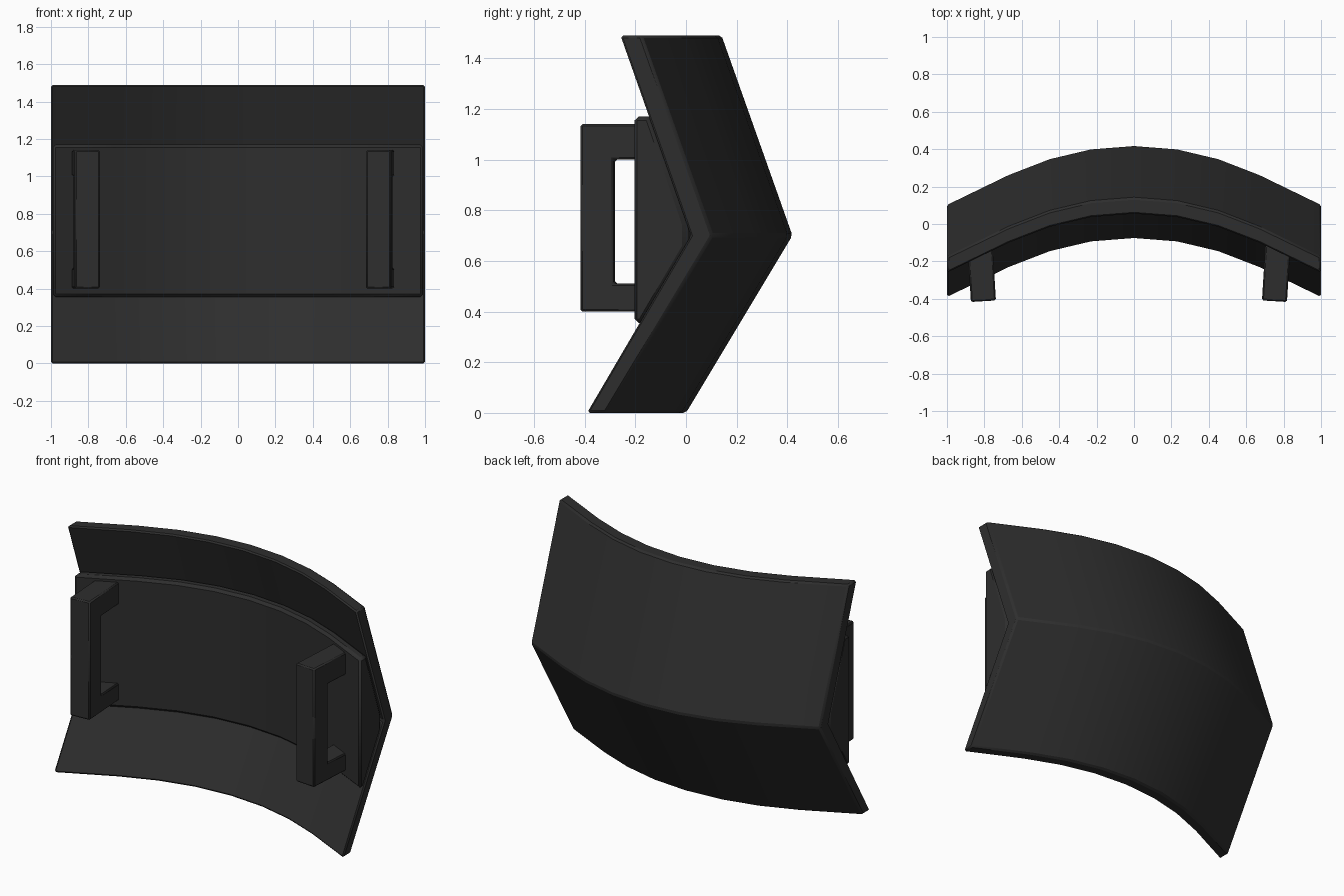
import bpy, bmesh, math
from mathutils import Matrix

if "Cube" in bpy.data.objects:
    bpy.data.objects.remove(bpy.data.objects["Cube"])

mat = bpy.data.materials.new("dark_grey")
mat.diffuse_color = (0.027, 0.027, 0.027, 1)
mat.use_nodes = True
mat.node_tree.nodes["Principled BSDF"].inputs["Base Color"].default_value = mat.diffuse_color

# (x, backward drop) stations of the horizontal curve
HALF = [(0.23, 0.018), (0.45, 0.07), (0.67, 0.155), (1.0, 0.315)]
CURVE = [(-x, d) for x, d in reversed(HALF)] + [(0, 0)] + HALF


def sweep(name, profile, stations, bevel, transform=Matrix()):
    """Run a closed (y, z) profile along x, moved forward by each drop."""
    bm = bmesh.new()
    rings = [[bm.verts.new((x, y - d, z)) for y, z in profile] for x, d in stations]
    n = len(profile)
    for a, b in zip(rings, rings[1:]):
        for i in range(n):
            j = (i + 1) % n
            bm.faces.new((a[i], a[j], b[j], b[i]))
    bm.faces.new(rings[0])
    bm.faces.new(rings[-1])
    bmesh.ops.recalc_face_normals(bm, faces=bm.faces)
    mesh = bpy.data.meshes.new(name)
    bm.to_mesh(mesh)
    bm.free()
    mesh.transform(transform)
    mesh.materials.append(mat)
    ob = bpy.data.objects.new(name, mesh)
    bpy.context.collection.objects.link(ob)
    bpy.ops.object.select_all(action='DESELECT')
    ob.select_set(True)
    bpy.context.view_layer.objects.active = ob
    bpy.ops.object.shade_smooth_by_angle(angle=math.radians(30))
    mod = ob.modifiers.new("edge_bevel", 'BEVEL')
    mod.width = bevel
    mod.segments = 1
    mod.limit_method = 'ANGLE'
    mod.angle_limit = math.radians(35)
    return ob


# Curved chevron shield
sweep("shield", [(0, 0), (0.42, 0.70), (0.14, 1.49),
                 (0.052, 1.49), (0.33, 0.70), (-0.08, 0)], CURVE, 0.01)

# Curved backing plate, filling the inside of the chevron
sweep("backing_plate", [(0.105, 0.355), (0.14, 0.355), (0.315, 0.655),
                        (0.315, 0.745), (0.17, 1.17), (0.105, 1.17)],
      [(x * 0.99, d) for x, d in CURVE], 0.022)

# C-shaped handles, slightly toed in opposite ways
C = [(-0.13, 0.40), (0.25, 0.40), (0.25, 0.51), (0.0, 0.51),
     (0.0, 1.0), (0.25, 1.0), (0.25, 1.14), (-0.13, 1.14)]
for side, x in (("left", -0.813), ("right", 0.759)):
    turn = -3.5 if x > 0 else 3.5
    m = Matrix.Translation((x, -0.283, 0)) @ Matrix.Rotation(math.radians(turn), 4, 'Z')
    sweep(side + "_handle", C, [(-0.067, 0), (0.067, 0)], 0.008, m)
